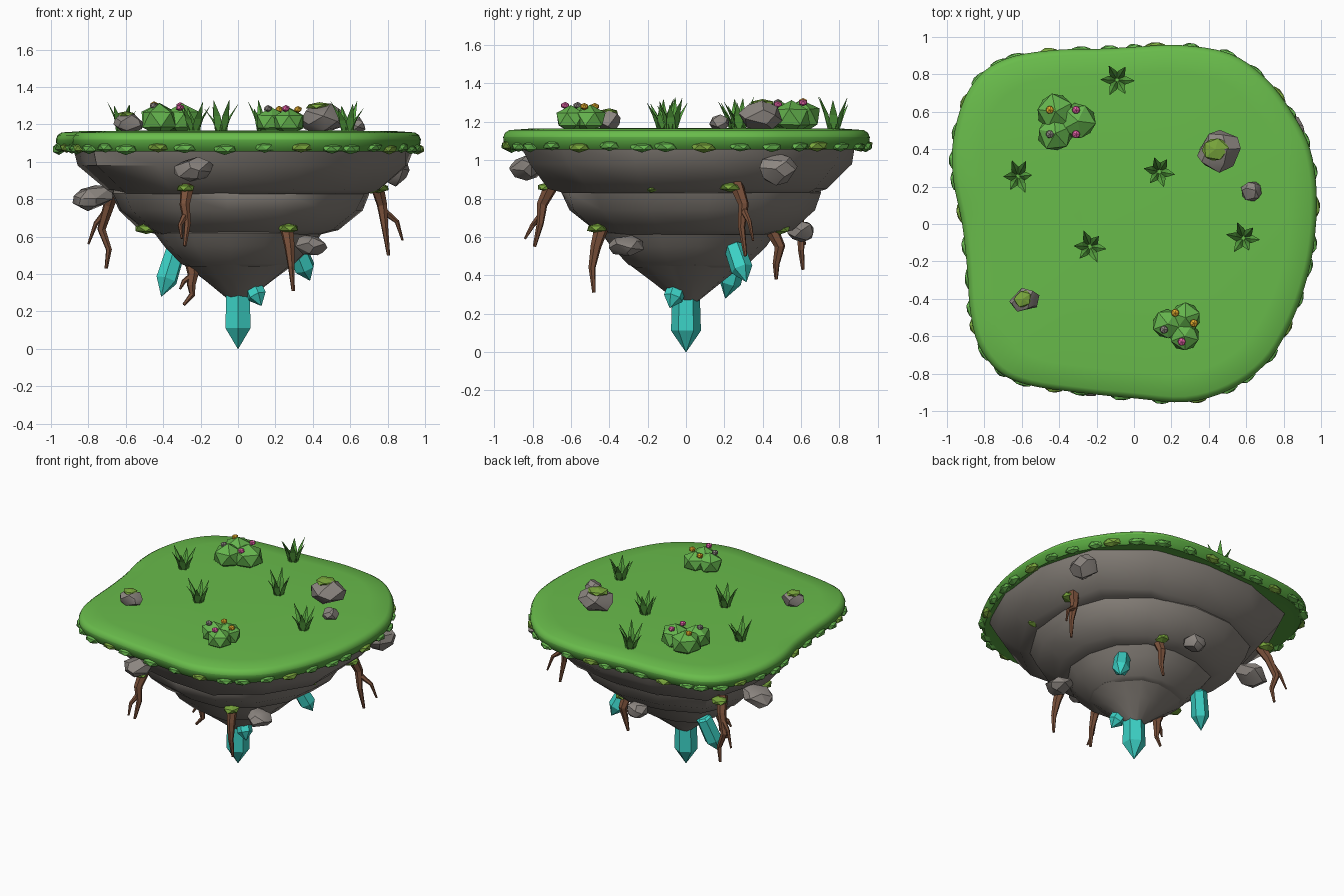
import bpy, bmesh, math, random
from mathutils import Vector, Matrix

if "Cube" in bpy.data.objects:
    bpy.data.objects.remove(bpy.data.objects["Cube"])

random.seed(4)
TAU = math.tau


def material(name, rgb):
    m = bpy.data.materials.new(name)
    m.diffuse_color = (*rgb, 1)
    m.use_nodes = True
    m.node_tree.nodes["Principled BSDF"].inputs["Base Color"].default_value = m.diffuse_color
    return m


GRASS = material("grass green", (0.14, 0.50, 0.07))
LEAF = material("leaf green", (0.13, 0.46, 0.075))
BLADE = material("dark blade green", (0.095, 0.37, 0.05))
MOSS = material("moss olive", (0.19, 0.38, 0.045))
ROCK = material("rock grey", (0.235, 0.212, 0.188))
STONE = material("stone grey", (0.26, 0.235, 0.215))
ROOT = material("root brown", (0.19, 0.08, 0.042))
CRYSTAL = material("crystal teal", (0.045, 0.64, 0.56))
PINK = material("flower pink", (0.85, 0.13, 0.42))
ORANGE = material("flower orange", (0.90, 0.48, 0.03))


def finish(bm, name, mat, smooth=None):
    bmesh.ops.recalc_face_normals(bm, faces=bm.faces[:])
    me = bpy.data.meshes.new(name)
    bm.to_mesh(me)
    bm.free()
    me.materials.append(mat)
    ob = bpy.data.objects.new(name, me)
    bpy.context.collection.objects.link(ob)
    if smooth:
        bpy.ops.object.select_all(action='DESELECT')
        ob.select_set(True)
        bpy.context.view_layer.objects.active = ob
        bpy.ops.object.shade_smooth_by_angle(angle=math.radians(smooth))
    return ob


def loft(bm, rings):
    """Skin a list of equal-length point rings and cap both ends."""
    vs = [[bm.verts.new(p) for p in r] for r in rings]
    n = len(vs[0])
    for a, b in zip(vs, vs[1:]):
        for i in range(n):
            j = (i + 1) % n
            bm.faces.new((a[i], a[j], b[j], b[i]))
    bm.faces.new(vs[0])
    bm.faces.new(vs[-1])


def blob(bm, loc, size, turn=0.0, sub=1, jitter=0.0):
    mat = (Matrix.Translation(loc) @ Matrix.Rotation(turn, 4, 'Z')
           @ Matrix.Diagonal((*size, 1)))
    vs = bmesh.ops.create_icosphere(bm, subdivisions=sub, radius=1)['verts']
    for v in vs:
        v.co = mat @ (v.co * (1 + random.uniform(-jitter, jitter)))


# Outline of the island, seen from above
OUT = [(0, .945), (.24, .955), (.51, .91), (.70, .78), (.84, .60), (.94, .40), (.975, .16),
       (.96, -.11), (.906, -.35), (.82, -.565), (.70, -.75), (.51, -.885), (.28, -.95),
       (0, -.93), (-.29, -.90), (-.56, -.86), (-.72, -.79), (-.83, -.645), (-.875, -.457),
       (-.89, -.243), (-.917, 0), (-.965, .238), (-.965, .45), (-.906, .666), (-.80, .815),
       (-.64, .896), (-.40, .93), (-.18, .935)]


def smooth_loop(pts, k):
    """Catmull-Rom through a closed loop, k points per span."""
    P, n, res = [Vector(p) for p in pts], len(pts), []
    for i in range(n):
        a, b, c, d = (P[(i + o) % n] for o in (-1, 0, 1, 2))
        for s in range(k):
            t = s / k
            res.append(0.5 * (2 * b + (c - a) * t + (2 * a - 5 * b + 4 * c - d) * t * t
                              + (3 * b - a - 3 * c + d) * t ** 3))
    return res


EDGE = smooth_loop(OUT, 4)


def edge_radius(ang):
    d = Vector((math.cos(ang), math.sin(ang)))
    return max(EDGE, key=lambda p: p.normalized().dot(d)).length


# Grass plate with a rounded rim; lower rim and underside are darker
bm = bmesh.new()
loft(bm, [[(p.x * s, p.y * s, z) for p in EDGE] for s, z in
          [(.92, 1.062), (.975, 1.055), (.992, 1.075), (1, 1.10), (1.002, 1.12),
           (.992, 1.143), (.97, 1.157), (.85, 1.165), (.3, 1.168)]])
plate = finish(bm, "grass_top", GRASS, 40)
plate.data.materials.append(BLADE)
for f in plate.data.polygons:
    f.material_index = 1 if f.center.z < 1.115 else 0

# Leafy clumps along the lower rim, leaf green and moss mixed
rim = {LEAF: bmesh.new(), MOSS: bmesh.new()}
COUNT = 40
for i in range(COUNT):
    k = i * len(EDGE) / COUNT
    p, q = EDGE[int(k)], EDGE[(int(k) + 1) % len(EDGE)]
    turn = math.atan2(q.y - p.y, q.x - p.x)
    blob(rim[MOSS if i % 4 == 1 else LEAF], (p.x * .985, p.y * .985, 1.073 + random.uniform(-.006, .006)),
         (random.uniform(.055, .07), .036, random.uniform(.024, .03)), turn, jitter=.08)
finish(rim[LEAF], "rim_leaves", LEAF)
finish(rim[MOSS], "rim_moss", MOSS)

# Rock tiers narrowing downwards: rings are (z, scale)
SIDES = 14
TIERS = [("rock_tier_top", .02, .02, .15, [(1.08, .93), (.98, .90), (.85, .765), (.828, .70)]),
         ("rock_tier_middle", .0, .02, .4, [(.88, .69), (.83, .71), (.74, .675), (.635, .54), (.612, .46)]),
         ("rock_tier_low", -.01, .01, .6, [(.67, .44), (.62, .465), (.55, .42), (.455, .32), (.44, .28)]),
         ("rock_tip", 0, .01, .8, [(.50, .27), (.45, .30), (.37, .19), (.26, .05)])]
for name, ox, oy, rnd, prof in TIERS:
    bm = bmesh.new()
    wob = [random.uniform(.96, 1.04) for _ in range(SIDES)]
    rings = []
    for z, s in prof:
        ring = []
        for i in range(SIDES):
            a = TAU * (i + .3) / SIDES
            r = (edge_radius(a) * (1 - rnd) + .98 * rnd) * s * wob[i]
            r *= random.uniform(.975, 1.025)
            ring.append((ox + r * math.cos(a), oy + r * math.sin(a), z))
        rings.append(ring)
    loft(bm, rings)
    finish(bm, name, ROCK, 38)


# Angular stones: convex hulls of scattered points
def stone(name, loc, size, turn=0.0, tilt=0.0):
    bm = bmesh.new()
    rot = Matrix.Rotation(turn, 3, 'Z') @ Matrix.Rotation(tilt, 3, 'Y')
    n = 18
    for i in range(n):
        z = 1 - 2 * (i + .5) / n
        a = i * 2.4 + random.uniform(-.35, .35)
        r = math.sqrt(1 - z * z)
        v = Vector((r * math.cos(a) * size[0], r * math.sin(a) * size[1], z * size[2]))
        bm.verts.new(Vector(loc) + rot @ (v * random.uniform(.95, 1.12)))
    bmesh.ops.convex_hull(bm, input=bm.verts[:])
    finish(bm, name, STONE, 30)


stone("side_stone_front", (-.235, -.83, .96), (.105, .085, .065), 0, -.2)
stone("side_stone_left", (-.78, .28, .81), (.115, .10, .065), 0, -.25)
stone("side_stone_right", (.835, .475, .95), (.09, .11, .075), 0, -.5)
stone("side_stone_low", (.39, -.31, .555), (.085, .09, .055), 0, .2)
stone("side_stone_back", (-.02, .60, .63), (.08, .07, .055))
stone("top_stone_large", (.455, .39, 1.23), (.12, .105, .08), .4)
stone("top_stone_small", (.63, .175, 1.195), (.06, .055, .042))
stone("top_stone_left", (-.585, -.405, 1.205), (.078, .065, .055), .2)

# Moss caps on stones and root tops
bm = bmesh.new()
for loc, size in [((.435, .40, 1.297), (.075, .07, .022)), ((-.595, -.40, 1.252), (.052, .047, .018)),
                  ((-.28, -.72, .86), (.05, .06, .025)), ((.75, .23, .86), (.065, .06, .026)),
                  ((.27, -.46, .645), (.06, .06, .028)), ((-.49, -.18, .642), (.075, .06, .03)),
                  ((-.67, .57, .855), (.06, .06, .026)), ((.71, -.18, .86), (.055, .05, .03)),
                  ((.17, .49, .64), (.05, .06, .026))]:
    blob(bm, loc, size, random.random() * .6, jitter=.1)
finish(bm, "moss_patches", MOSS)


# Roots: tapered tubes through a few points
def tube(bm, pts, r0, r1):
    pts = [Vector(p) for p in pts]
    rings = []
    for i, p in enumerate(pts):
        r = r0 + (r1 - r0) * i / (len(pts) - 1)
        d = (pts[min(i + 1, len(pts) - 1)] - pts[max(i - 1, 0)]).normalized()
        u = d.cross(Vector((.3, 1, 0))).normalized()
        w = d.cross(u)
        rings.append([p + r * (u * math.cos(TAU * k / 6) + w * math.sin(TAU * k / 6)) for k in range(6)])
    loft(bm, rings)


# each root: main path, then an optional side branch
ROOTS = [
    ([(-.66, .52, .87), (-.69, .57, .77), (-.73, .60, .64), (-.69, .60, .53), (-.705, .61, .43)],
     [(-.70, .58, .74), (-.76, .60, .67), (-.80, .62, .56)]),
    ([(-.27, -.70, .87), (-.285, -.75, .77), (-.27, -.76, .67), (-.285, -.79, .55)],
     [(-.28, -.75, .72), (-.31, -.80, .66), (-.30, -.84, .59)]),
    ([(.26, -.44, .65), (.275, -.47, .55), (.285, -.49, .44), (.295, -.48, .31)], None),
    ([(.74, .26, .88), (.77, .30, .77), (.785, .29, .65), (.805, .31, .50)],
     [(.775, .30, .74), (.85, .33, .68), (.88, .35, .58)]),
    ([(-.25, -.03, .47), (-.24, -.05, .40), (-.25, -.06, .34), (-.245, -.06, .29), (-.29, -.07, .235)],
     [(-.245, -.05, .39), (-.29, -.07, .36), (-.31, -.08, .32)]),
    ([(.16, .44, .65), (.17, .49, .55), (.16, .47, .46), (.14, .47, .38)], None)]
bm = bmesh.new()
for main, side in ROOTS:
    tube(bm, main, .038, .009)
    if side:
        tube(bm, side, .02, .006)
finish(bm, "roots", ROOT)


# Crystals: six-sided prisms with a pointed end
def crystal(name, base, tip, rad):
    base, tip = Vector(base), Vector(tip)
    L = (tip - base).length
    rot = Vector((0, 0, 1)).rotation_difference(tip - base).to_matrix()
    bm = bmesh.new()
    loft(bm, [[base + rot @ Vector((r * rad * math.cos(TAU * k / 6), r * rad * math.sin(TAU * k / 6), z * L))
               for k in range(6)] for r, z in [(.6, -.05), (.92, 0), (1, .64), (.02, 1)]])
    finish(bm, name, CRYSTAL)


crystal("crystal_main", (0, 0, .31), (0, 0, 0), .078)
crystal("crystal_left", (-.335, .27, .52), (-.41, .205, .28), .06)
crystal("crystal_right", (.31, .25, .55), (.385, .315, .365), .058)
crystal("crystal_small", (.065, -.035, .37), (.125, -.085, .23), .052)

# Bushes: three faceted lumps each, sunk into the grass
for name, lumps in [("bush_back", [(-.42, .60, .108), (-.30, .55, .105), (-.42, .485, .105)]),
                    ("bush_front", [(.18, -.535, .088), (.275, -.50, .088), (.27, -.60, .088)])]:
    bm = bmesh.new()
    for x, y, r in lumps:
        blob(bm, (x, y, 1.16 + r * .62), (r, r, r * .85), random.random() * 3, jitter=.05)
    finish(bm, name, LEAF)

# Flower buds on the bushes
for name, mat, spots in [("pink_flowers", PINK, [(-.31, .61, 1.30), (-.31, .48, 1.29), (.255, -.63, 1.285)]),
                         ("orange_flowers", ORANGE, [(-.45, .61, 1.305), (.22, -.475, 1.28), (.32, -.53, 1.28)]),
                         ("grey_buds", STONE, [(-.45, .48, 1.30), (.16, -.565, 1.285)])]:
    bm = bmesh.new()
    for p in spots:
        blob(bm, p, (.024, .024, .019))
    finish(bm, name, mat)

# Grass tufts: leaning three-sided blades
for n, (x, y) in enumerate([(-.09, .77), (-.62, .255), (.135, .28), (-.235, -.12), (.585, -.075)]):
    bm = bmesh.new()
    for k in range(6):
        a = TAU * k / 6 + n + random.uniform(-.15, .15)
        out = Vector((math.cos(a), math.sin(a), 0))
        sidev = Vector((-out.y, out.x, 0)) * .024
        lean, h = random.uniform(.055, .08), random.uniform(.11, .17)
        c = Vector((x, y, 1.16)) + out * .022
        mid = c + out * lean * .35 + Vector((0, 0, h * .5))
        tip = c + out * lean * .9 + Vector((0, 0, h))
        loft(bm, [[c + sidev, c - sidev, c - out * .016],
                  [mid + sidev * .85, mid - sidev * .85, mid - out * .012],
                  [tip + sidev * .05, tip - sidev * .05, tip - out * .001]])
    finish(bm, f"grass_tuft_{n + 1}", BLADE)
